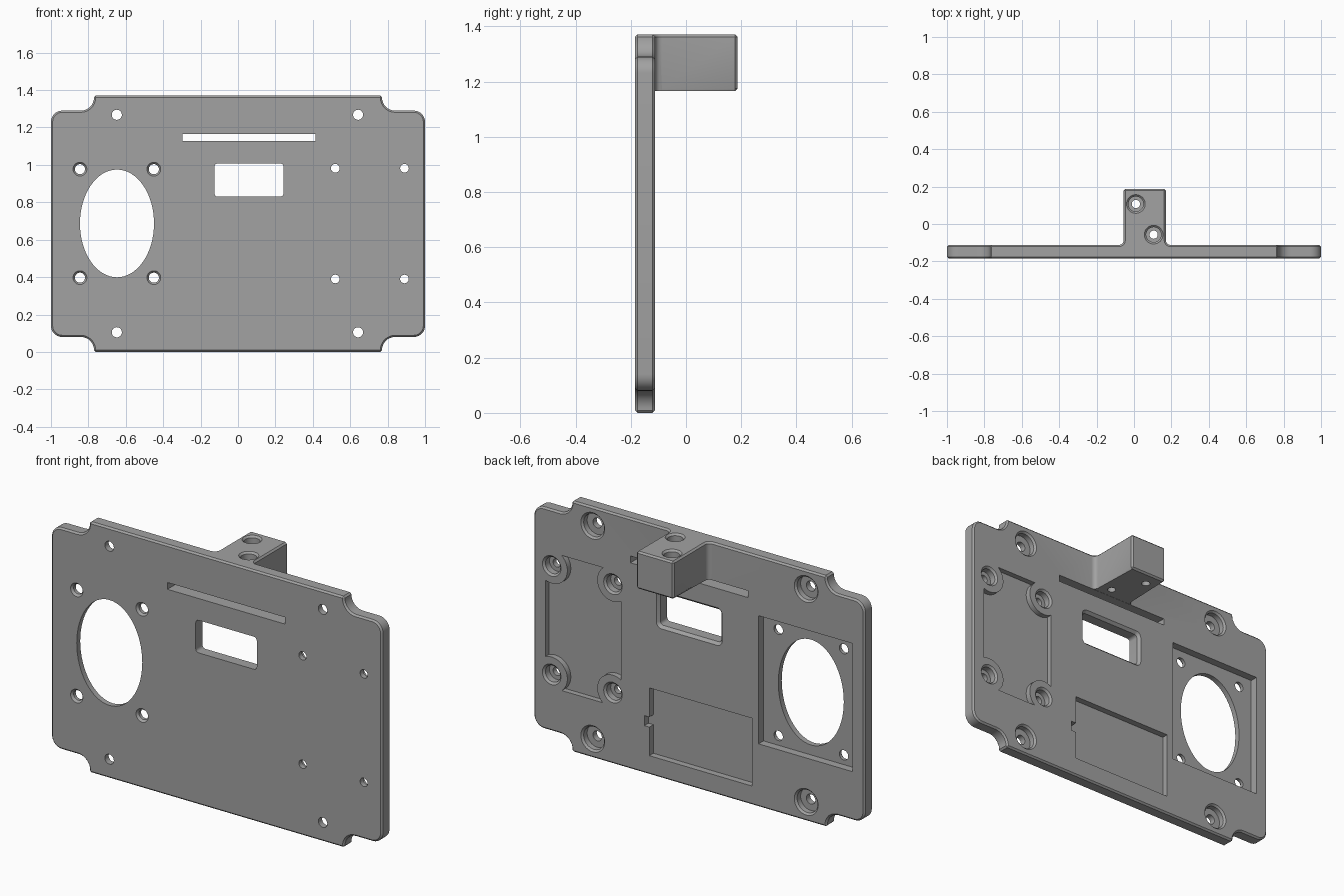
import bpy, bmesh, math
from mathutils import Vector

cube = bpy.data.objects.get("Cube")
if cube:
    bpy.data.objects.remove(cube, do_unlink=True)

FRONT, BACK, TOP = -0.185, -0.112, 1.37
MID = TOP / 2
OUT_F, OUT_B = FRONT - 0.05, BACK + 0.05   # where cutters leave the plate


def arc(cx, cy, rx, a0, a1, n, ry=None):
    ry = ry or rx
    angles = [math.radians(a0 + (a1 - a0) * i / n) for i in range(n + 1)]
    return [(cx + rx * math.cos(a), cy + ry * math.sin(a)) for a in angles]


def circle(cx, cy, r, n=32, ry=None):
    return arc(cx, cy, r, 0, 360, n, ry)[:-1]


def rect(x0, x1, z0, z1, r=0.0):
    if not r:
        return [(x0, z0), (x1, z0), (x1, z1), (x0, z1)]
    return (arc(x1 - r, z1 - r, r, 0, 90, 5) + arc(x0 + r, z1 - r, r, 90, 180, 5)
            + arc(x0 + r, z0 + r, r, 180, 270, 5) + arc(x1 - r, z0 + r, r, 270, 360, 5))


def solid(name, rings, axis="y"):
    """Skin a capped solid through (depth, profile) rings along an axis."""
    bm = bmesh.new()
    loops = []
    for d, prof in rings:
        loops.append([bm.verts.new((a, d, b) if axis == "y" else (a, b, d)) for a, b in prof])
    for low, high in zip(loops, loops[1:]):
        for i in range(len(low)):
            j = (i + 1) % len(low)
            bm.faces.new((low[i], low[j], high[j], high[i]))
    bm.faces.new(loops[0])
    bm.faces.new(loops[-1])
    bmesh.ops.recalc_face_normals(bm, faces=bm.faces)
    mesh = bpy.data.meshes.new(name)
    bm.to_mesh(mesh)
    bm.free()
    obj = bpy.data.objects.new(name, mesh)
    bpy.context.collection.objects.link(obj)
    return obj


def combine(target, tool, operation="DIFFERENCE"):
    mod = target.modifiers.new("combine", "BOOLEAN")
    mod.operation, mod.solver, mod.object = operation, "EXACT", tool
    bpy.context.view_layer.objects.active = target
    bpy.ops.object.modifier_apply(modifier=mod.name)
    bpy.data.objects.remove(tool, do_unlink=True)


def hole(x, c, steps, axis="y"):
    """Stepped round cutter; steps are (depth, radius)."""
    combine(panel, solid("hole_cutter", [(d, circle(x, c, r)) for d, r in steps], axis))


def pocket(prof, depth):
    return solid("pocket_cutter", [(BACK - depth, prof), (OUT_B, prof)])


# Panel outline: rounded outer corners and filleted corner notches
quarter = arc(0.94, 1.23 - MID, 0.06, 0, 90, 8) + arc(0.84, 1.36 - MID, 0.07, 270, 180, 8)
quarter.append((0.77, TOP - MID))
half = quarter + [(-x, z) for x, z in reversed(quarter)]
outline = [(x, z + MID) for x, z in half + [(-x, -z) for x, z in half]]
panel = solid("mounting_panel", [(FRONT, outline), (BACK, outline)])

# Rear bracket with filleted foot
X0, X1, R = -0.055, 0.17, 0.025
foot = [(X0 - R, -0.15), (X1 + R, -0.15)]
foot += arc(X1 + R, BACK + R, R, 270, 180, 4) + [(X1, 0.187), (X0, 0.187)]
foot += arc(X0 - R, BACK + R, R, 0, -90, 4)
combine(panel, solid("bracket", [(1.165, foot), (TOP, foot)], "z"), "UNION")

# Chamfer the outer edges
bm = bmesh.new()
bm.from_mesh(panel.data)
bmesh.ops.remove_doubles(bm, verts=bm.verts, dist=0.0001)
bmesh.ops.dissolve_limit(bm, angle_limit=0.01, verts=bm.verts, edges=bm.edges)


def chamfered(e):
    if not e.is_manifold or e.calc_face_angle_signed() < math.radians(50):
        return False
    ys = [v.co.y for v in e.verts]
    under = all(abs(v.co.z - 1.165) < 0.001 for v in e.verts)
    return not (under and max(ys) < 0)


bmesh.ops.bevel(bm, geom=[e for e in bm.edges if chamfered(e)], offset=0.009,
                segments=1, affect="EDGES", clamp_overlap=False)
bm.to_mesh(panel.data)
bm.free()

# Corner mounting holes, counterbored from the back
for x in (-0.648, 0.642):
    for z in (0.105, 1.268):
        hole(x, z, [(OUT_F, 0.027), (BACK - 0.04, 0.027), (BACK - 0.04, 0.062),
                    (BACK - 0.01, 0.062), (BACK, 0.072), (OUT_B, 0.072)])

# Fan recess, oval opening and countersunk screw holes
combine(panel, pocket(rect(-0.928, -0.36, 0.345, 1.045), 0.043))
oval = circle(-0.647, 0.687, 0.198, 64, 0.288)
combine(panel, solid("oval_cutter", [(OUT_F, oval), (OUT_B, oval)]))
for x in (-0.845, -0.45):
    for z in (0.397, 0.977):
        hole(x, z, [(OUT_F, 0.037), (FRONT, 0.037), (FRONT + 0.012, 0.027), (OUT_B, 0.027)])

# Board recess with a raised boss round each screw hole
board = pocket(rect(0.47, 0.928, 0.318, 1.056), 0.03)
spots = [(x, z) for x in (0.52, 0.89) for z in (0.39, 0.982)]
for x, z in spots:
    ring = circle(x, z, 0.095)
    combine(board, solid("boss", [(BACK - 0.1, ring), (OUT_B + 0.1, ring)]))
combine(panel, board)
for x, z in spots:
    hole(x, z, [(OUT_F, 0.023), (BACK - 0.045, 0.023), (BACK - 0.045, 0.045),
                (BACK - 0.01, 0.045), (BACK, 0.056), (OUT_B, 0.056)])

# Lower recess with a small side notch
combine(panel, pocket([(-0.32, 0.104), (0.3, 0.104), (0.3, 0.26), (0.33, 0.26),
                       (0.33, 0.315), (0.3, 0.315), (0.3, 0.474), (-0.32, 0.474)], 0.035))

# Display window, flared at the back, and the long slot
window = rect(-0.126, 0.243, 0.83, 1.008, 0.018)
flare = rect(-0.14, 0.257, 0.816, 1.022, 0.03)
combine(panel, solid("window_cutter", [(OUT_F, window), (BACK - 0.015, window),
                                       (BACK, flare), (OUT_B, flare)]))
slot = rect(-0.297, 0.414, 1.127, 1.164)
combine(panel, solid("slot_cutter", [(OUT_F, slot), (OUT_B, slot)]))

# Bracket screw holes, counterbored from above
for x, y in ((0.01, 0.107), (0.105, -0.057)):
    hole(x, y, [(1.1, 0.022), (TOP - 0.1, 0.022), (TOP - 0.1, 0.04),
                (TOP - 0.01, 0.04), (TOP, 0.05), (TOP + 0.05, 0.05)], "z")

# Single grey finish
grey = bpy.data.materials.new("plain_grey")
grey.use_nodes = True
colour = (0.36, 0.36, 0.36, 1)
grey.diffuse_color = colour
grey.node_tree.nodes["Principled BSDF"].inputs["Base Color"].default_value = colour
panel.data.materials.clear()
panel.data.materials.append(grey)

bpy.ops.object.select_all(action="DESELECT")
panel.select_set(True)
bpy.context.view_layer.objects.active = panel
bpy.ops.object.shade_smooth_by_angle(angle=math.radians(30))
